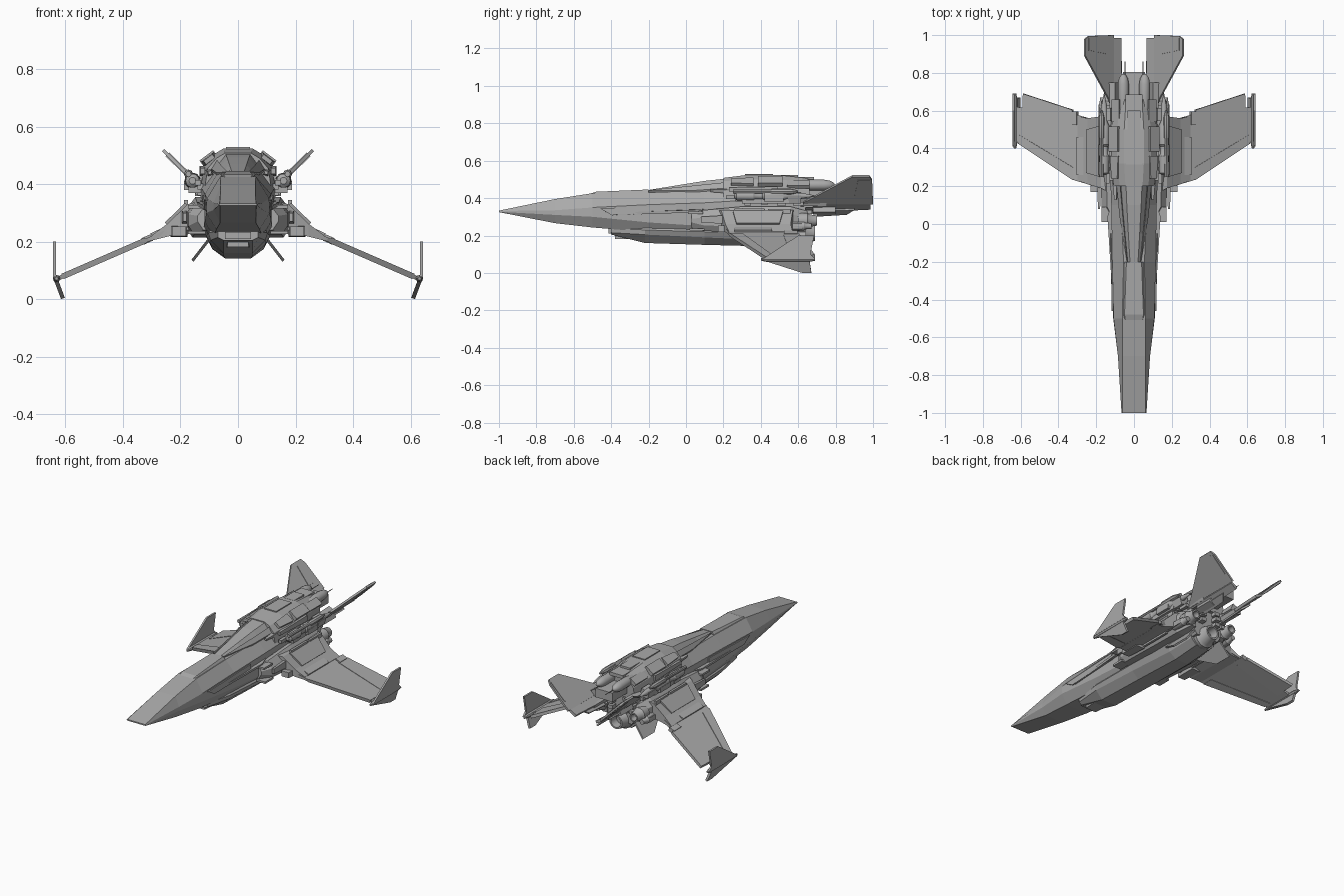
import bpy, bmesh, math, random
from mathutils import Vector, Matrix

random.seed(4)
grey = bpy.data.materials.new("hull grey")
grey.diffuse_color = (0.40, 0.40, 0.40, 1)


def finish(name, bm, mirror=False, smooth=False):
    bmesh.ops.recalc_face_normals(bm, faces=bm.faces)
    me = bpy.data.meshes.new(name)
    bm.to_mesh(me)
    bm.free()
    me.materials.append(grey)
    ob = bpy.data.objects.new(name, me)
    bpy.context.collection.objects.link(ob)
    if mirror:
        ob.modifiers.new("mirror", 'MIRROR').use_mirror_merge = False
    if smooth:
        bpy.context.view_layer.objects.active = ob
        ob.select_set(True)
        bpy.ops.object.shade_smooth_by_angle(angle=math.radians(35))
        ob.select_set(False)
    return ob


def skin(bm, rings):
    rings = [[bm.verts.new(p) for p in r] for r in rings]
    n = len(rings[0])
    for a, b in zip(rings, rings[1:]):
        for i in range(n):
            bm.faces.new((a[i], a[(i + 1) % n], b[(i + 1) % n], b[i]))
    bm.faces.new(rings[0])
    bm.faces.new(rings[-1])


def loft(name, sections):
    """Each section: y, then half-width/height pairs from top to bottom."""
    bm = bmesh.new()
    rings = []
    for y, *v in sections:
        half = list(zip(v[::2], v[1::2]))
        rings.append([(x, y, z) for x, z in half] + [(-x, y, z) for x, z in reversed(half)])
    skin(bm, rings)
    return finish(name, bm)


def plate(name, pts, t, mirror=True):
    """Flat polygon given thickness t about its plane."""
    bm = bmesh.new()
    p = [Vector(q) for q in pts]
    n = (p[1] - p[0]).cross(p[2] - p[0]).normalized() * t / 2
    skin(bm, [[q - n for q in p], [q + n for q in p]])
    return finish(name, bm, mirror)


def box(bm, c, s, roll=0.0, taper=1.0):
    """Box; roll tilts about the length axis, taper narrows the front."""
    m = Matrix.Rotation(roll, 3, 'Y')
    rings = []
    for sy, k in ((-1, taper), (1, 1)):
        rings.append([Vector(c) + m @ Vector((a * k * s[0] / 2, sy * s[1] / 2, b * k * s[2] / 2))
                      for a, b in ((-1, -1), (1, -1), (1, 1), (-1, 1))])
    skin(bm, rings)


def boxes(name, items, mirror=True):
    bm = bmesh.new()
    for it in items:
        box(bm, *it)
    return finish(name, bm, mirror)


def turned(name, x, z, profile, mirror=True, n=14):
    """Round part along y from (y, radius) pairs."""
    bm = bmesh.new()
    skin(bm, [[(x + r * math.cos(2 * math.pi * i / n), y, z + r * math.sin(2 * math.pi * i / n))
               for i in range(n)] for y, r in profile])
    return finish(name, bm, mirror, True)


# Fuselage: flat wedge nose, faceted body
loft("fuselage", [
    (-1.0, .062, .333, .066, .331, .066, .327, .062, .325),
    (-.70, .060, .395, .085, .335, .085, .310, .062, .266),
    (-.50, .062, .426, .108, .350, .110, .300, .075, .243),
    (-.20, .055, .430, .115, .365, .115, .270, .085, .218),
    (.10, .070, .440, .120, .375, .120, .250, .085, .200),
    (.35, .080, .460, .130, .390, .130, .240, .085, .190),
    (.64, .070, .450, .110, .390, .110, .250, .075, .200)])
loft("nose_deck", [
    (-.51, .045, .424, .055, .420), (-.48, .050, .434, .060, .420),
    (-.20, .040, .446, .055, .425)])
loft("belly_keel", [
    (-.40, .055, .245, .070, .238, .070, .215, .050, .205),
    (-.22, .090, .250, .103, .230, .095, .205, .050, .160),
    (.10, .090, .250, .112, .220, .095, .190, .050, .150),
    (.42, .085, .250, .110, .215, .090, .175, .045, .142),
    (.60, .075, .250, .090, .220, .080, .190, .045, .155)])
boxes("chin_intake", [((0, -.385, .222), (.09, .06, .025)),
                      ((0, -.30, .190), (.09, .16, .022), 0, .8)], False)

# Canopy and raised spine
loft("canopy", [
    (-.22, .020, .440, .028, .436, .032, .425), (-.05, .030, .468, .045, .450, .055, .425),
    (.10, .038, .492, .058, .465, .068, .430), (.27, .045, .510, .068, .480, .078, .440)])
plate("canopy_frame", [(.034, -.21, .437), (.058, .04, .462), (.078, .28, .487),
                       (.100, .30, .455), (.075, .04, .436)], .010)
loft("spine", [
    (.20, .045, .508, .075, .490, .105, .455, .115, .390),
    (.32, .052, .523, .090, .500, .120, .460, .130, .380),
    (.50, .052, .523, .090, .500, .120, .460, .130, .370),
    (.66, .042, .505, .070, .480, .100, .440, .110, .370)])
boxes("spine_panels", [((0, .39, .524), (.085, .15, .010)), ((0, .55, .517), (.070, .10, .014)),
                       ((0, .64, .502), (.09, .09, .020)), ((0, .72, .425), (.115, .17, .055))], False)
boxes("shoulder_blocks", [
    ((.100, .30, .486), (.055, .12, .022), .65, .7), ((.103, .45, .490), (.060, .13, .024), .65),
    ((.092, .60, .474), (.050, .12, .020), .65), ((.122, .36, .445), (.025, .26, .035), 0, .6),
    ((.098, .21, .440), (.030, .16, .030), .3, .4)])

# Side engine nacelles and intakes
bm = bmesh.new()
skin(bm, [[(a, y, b) for a, b in ((.09, t), (w - .03, t), (w, t - .04), (w, l + .03), (w - .02, l), (.09, l))]
          for y, w, t, l in ((.03, .140, .330, .240), (.09, .172, .335, .225),
                             (.30, .178, .355, .215), (.56, .172, .355, .215), (.65, .140, .33, .235))])
finish("engine_nacelle", bm, True)
boxes("intake_lips", [((.143, .05, .322), (.060, .08, .012)), ((.143, .06, .232), (.06, .08, .012)),
                      ((.205, .235, .236), (.058, .13, .040), 0, .85), ((.185, .16, .285), (.02, .16, .05), 0, .6)])
loft_sides = [((.180, y, z), (.014, l, h)) for y, z, l, h in
              ((.34, .330, .16, .03), (.50, .320, .12, .045), (.40, .235, .2, .02), (.56, .25, .12, .03))]
boxes("nacelle_panels", loft_sides)
plate("chine_strake", [(.113, -.40, .315), (.140, .04, .330), (.115, .12, .335), (.105, -.2, .32)], .014)

# Hull plates on the forward sides
plate("forward_side_panel", [(.114, -.46, .345), (.119, -.05, .362), (.121, -.05, .32), (.115, -.40, .31)], .008)

# Nozzles and rear machinery
turned("main_nozzle", 0, .215, [(.56, .055), (.60, .066), (.62, .066), (.63, .056),
                                (.69, .044), (.69, .034), (.64, .03)], False, 20)
turned("side_nozzle", .130, .280, [(.60, .040), (.65, .042), (.66, .034), (.70, .028), (.70, .020), (.66, .018)])
turned("small_nozzle", .165, .250, [(.55, .022), (.63, .024), (.64, .017), (.67, .015)])
boxes("rear_machinery", [((.05 + .045 * (i % 2), .655, .29 + .035 * (i // 2)),
                          (.034, .03 + .05 * random.random(), .022)) for i in range(6)])

# Upper rear pods with thin aerials
turned("upper_pod", .056, .470, [(.60, .024), (.62, .029), (.74, .029), (.77, .024), (.79, .012), (.795, .003)])
turned("aerial", .048, .462, [(.76, .003), (.86, .002)], True, 6)

# Shoulder guns: clustered housings, barrels and pointed tails
turned("gun_housing", .158, .412, [(.26, .012), (.27, .024), (.36, .027), (.37, .020), (.41, .020),
                                   (.42, .028), (.52, .028), (.54, .018), (.62, .016), (.69, .002)])
turned("gun_barrel", .172, .435, [(.25, .010), (.45, .010), (.46, .016), (.56, .016), (.60, .006)], True, 8)
boxes("gun_mount", [((.140, .45, .385), (.06, .20, .03)), ((.150, .33, .395), (.045, .06, .05)),
                    ((.172, .47, .395), (.03, .10, .03)), ((.145, .58, .40), (.055, .07, .045), .3)])
boxes("side_fittings", [((.128 + .012 * random.random(), .24 + .045 * i, .365 + .05 * random.random()),
                         (.02, .03 + .03 * random.random(), .02)) for i in range(9)])

# Wings: thick root tapering to a thin drooped panel
bm = bmesh.new()
skin(bm, [[(x, a, z), (x, (a + b) / 2, z + t / 2), (x, b, z), (x, (a + b) / 2, z - t / 2)]
          if x > .3 else [(x, a, z + t / 2), (x, b, z + t / 2), (x, b, z - t / 2), (x, a, z - t / 2)]
          for x, a, b, z, t in ((.12, .16, .58, .305, .08), (.175, .19, .57, .285, .09),
                                (.245, .21, .56, .240, .045), (.299, .23, .57, .213, .018))])
finish("wing_root", bm, True)
plate("wing_panel", [(.24, .21, .238), (.31, .23, .208), (.625, .44, .072), (.625, .62, .072),
                     (.33, .585, .199), (.22, .555, .246)], .014)
plate("wing_flap", [(.325, .52, .202), (.59, .56, .087), (.585, .69, .089), (.325, .605, .202)], .018)
plate("wing_slat", [(.32, .232, .205), (.61, .425, .079), (.61, .475, .079), (.32, .30, .205)], .020)
plate("wing_root_cover", [(.18, .25, .331), (.25, .27, .262), (.25, .50, .262), (.18, .52, .331)], .012)
boxes("wing_hinge", [((.27, .36, .238), (.07, .20, .012), .43), ((.315, .56, .208), (.035, .07, .024), .41)])

# Wing tips: rod, tall upper fin and splayed lower fin
turned("tip_rod", .630, .072, [(.40, .006), (.43, .013), (.66, .013), (.69, .007)], True, 8)
plate("tip_fin_upper", [(.637, .41, .075), (.637, .60, .200), (.637, .685, .200),
                        (.637, .665, .10), (.637, .69, .075)], .011)
plate("tip_fin_lower", [(.633, .41, .070), (.608, .62, .003), (.608, .67, .003), (.633, .66, .070)], .014)

# Tail: V fins, trailing flaps and flat inner booms
plate("tail_fin", [(.110, .60, .370), (.135, .66, .395), (.260, .89, .518), (.260, .98, .518),
                   (.240, .995, .498), (.110, 1.0, .370)], .012)
plate("tail_flap", [(.150, .90, .410), (.245, .92, .503), (.245, .985, .503), (.150, .985, .410)], .018)
plate("tail_boom", [(.070, .66, .330), (.070, .985, .345), (.110, .985, .368), (.110, .60, .365)], .016)
boxes("tail_root", [((.108, .67, .385), (.035, .16, .045), .4, .8), ((.090, .74, .335), (.040, .12, .035), -.4)])
plate("lower_tail_plate", [(.065, .70, .305), (.065, .86, .315), (.100, .90, .340), (.100, .70, .335)], .010)

# Ventral fins
plate("ventral_fin", [(.095, .38, .215), (.158, .54, .134), (.158, .65, .134), (.095, .64, .215)], .010)
